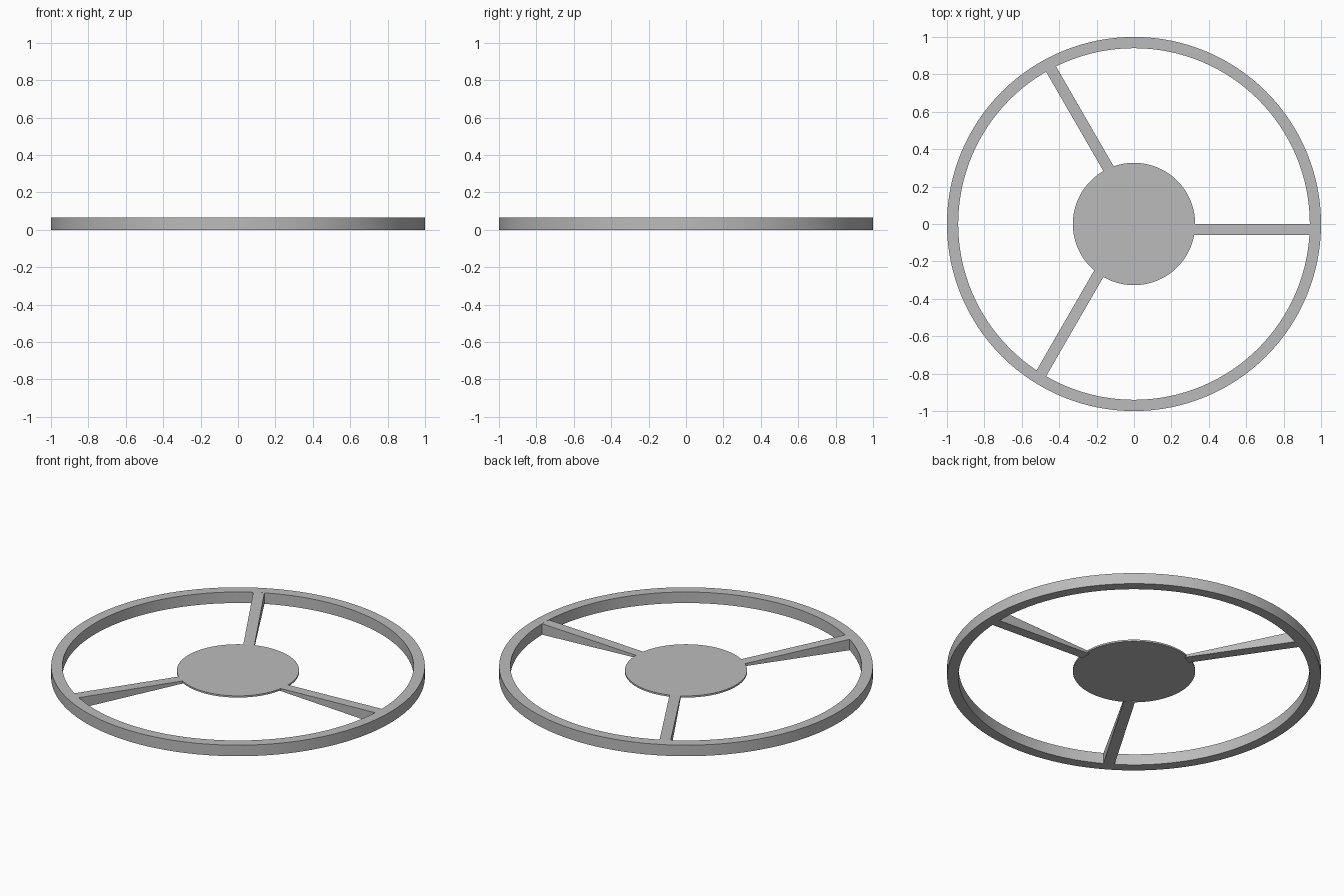
import bpy, bmesh, math
from mathutils import Matrix

if "Cube" in bpy.data.objects:
    bpy.data.objects.remove(bpy.data.objects["Cube"], do_unlink=True)

SEGMENTS = 128
RIM_OUTER, RIM_INNER, RIM_HEIGHT = 1.0, 0.94, 0.065
HUB_RADIUS, HUB_BOTTOM, HUB_TOP = 0.327, 0.0325, 0.0425
SPOKE_WIDTH = 0.06

grey = bpy.data.materials.new("mid grey")
grey.use_nodes = True
grey.diffuse_color = (0.5, 0.5, 0.5, 1)
grey.node_tree.nodes["Principled BSDF"].inputs["Base Color"].default_value = grey.diffuse_color


def finish(name, bm, smooth=True):
    """Turn a bmesh into a named grey object."""
    bmesh.ops.recalc_face_normals(bm, faces=bm.faces)
    mesh = bpy.data.meshes.new(name)
    bm.to_mesh(mesh)
    bm.free()
    mesh.materials.append(grey)
    obj = bpy.data.objects.new(name, mesh)
    bpy.context.collection.objects.link(obj)
    if smooth:
        bpy.ops.object.select_all(action="DESELECT")
        obj.select_set(True)
        bpy.context.view_layer.objects.active = obj
        bpy.ops.object.shade_smooth_by_angle(angle=math.radians(30))
    return obj


# Rim: rectangular section spun around the axis
bm = bmesh.new()
section = [(RIM_INNER, 0), (RIM_OUTER, 0), (RIM_OUTER, RIM_HEIGHT), (RIM_INNER, RIM_HEIGHT)]
verts = [bm.verts.new((r, 0, z)) for r, z in section]
edges = [bm.edges.new((verts[i], verts[i - 1])) for i in range(len(verts))]
bmesh.ops.spin(bm, geom=verts + edges, cent=(0, 0, 0), axis=(0, 0, 1),
               angle=math.tau, steps=SEGMENTS, use_merge=True)
bmesh.ops.remove_doubles(bm, verts=bm.verts, dist=0.0001)
finish("rim", bm)

# Hub: thin disc at mid height
bm = bmesh.new()
bmesh.ops.create_cone(bm, cap_ends=True, segments=SEGMENTS, radius1=HUB_RADIUS,
                      radius2=HUB_RADIUS, depth=HUB_TOP - HUB_BOTTOM,
                      matrix=Matrix.Translation((0, 0, (HUB_TOP + HUB_BOTTOM) / 2)))
finish("hub", bm)

# Spokes: bars set to one side of the radius, tapering in height towards the hub
profile = [(0.31, 0.028), (0.945, 0), (0.945, RIM_HEIGHT), (0.31, 0.042)]
for i in range(3):
    bm = bmesh.new()
    side = bm.faces.new([bm.verts.new((x, 0, z)) for x, z in profile])
    new = bmesh.ops.extrude_face_region(bm, geom=[side])["geom"]
    bmesh.ops.translate(bm, vec=(0, -SPOKE_WIDTH, 0),
                        verts=[v for v in new if isinstance(v, bmesh.types.BMVert)])
    bm.transform(Matrix.Rotation(i * math.tau / 3, 4, "Z"))
    finish(f"spoke_{i + 1}", bm, smooth=False)
